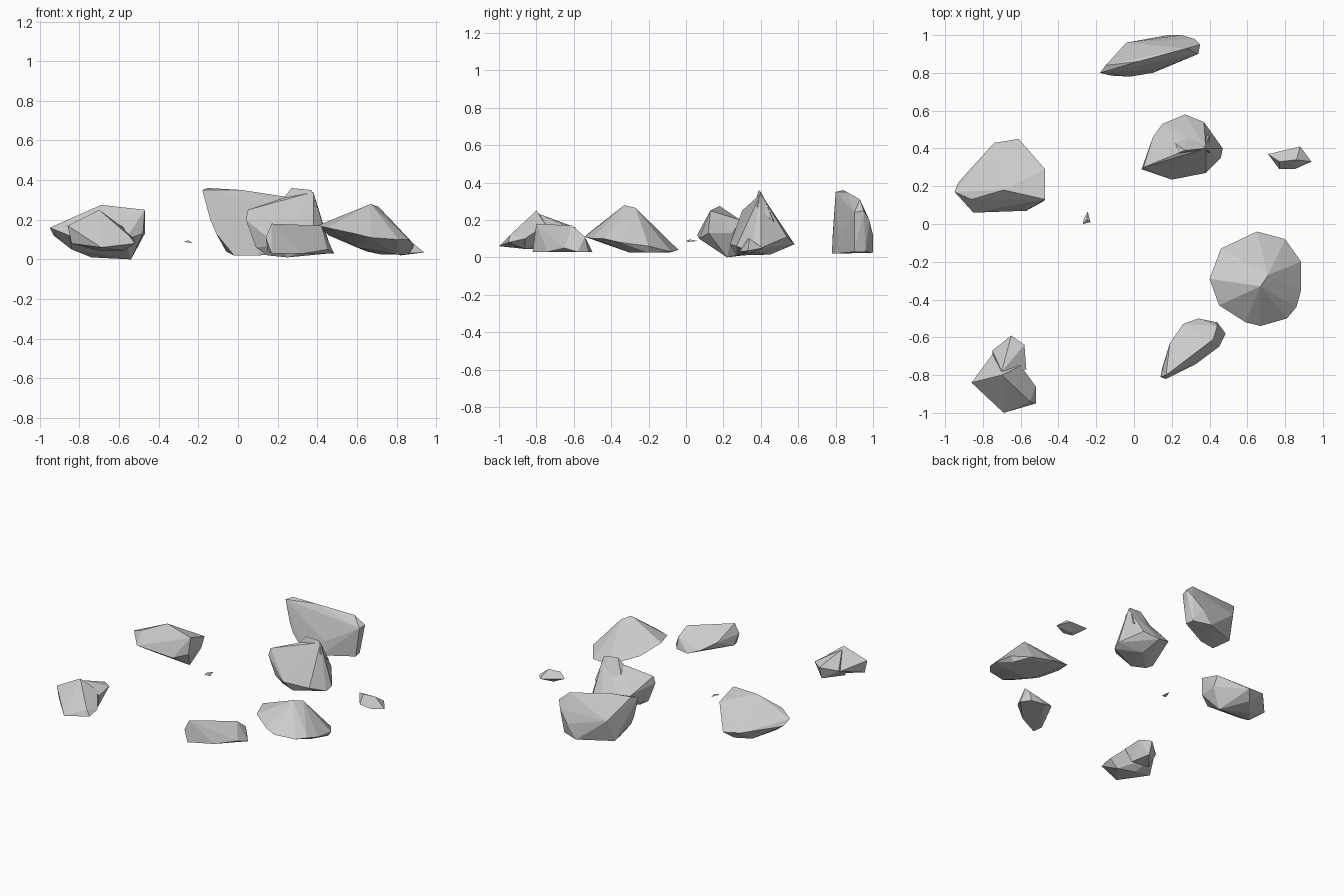
import bpy, bmesh


def rock(name, *lumps):
    """One faceted stone: each lump is the convex chip spanned by a few corner points."""
    me = bpy.data.meshes.new(name)
    bm = bmesh.new()
    for pts in lumps:
        verts = [bm.verts.new(p) for p in pts]
        res = bmesh.ops.convex_hull(bm, input=verts)
        junk = {g for g in res["geom_interior"] + res["geom_unused"]
                if isinstance(g, bmesh.types.BMVert)}
        bmesh.ops.delete(bm, geom=list(junk), context='VERTS')
    bm.normal_update()
    bm.to_mesh(me)
    bm.free()
    ob = bpy.data.objects.new(name, me)
    bpy.context.collection.objects.link(ob)
    return ob


# broad stone on the left
rock("left_rock", [
    (-.69, .18, .275), (-.57, .18, .25), (-.47, .13, .25), (-.47, .29, .2),
    (-.86, .13, .2), (-.95, .17, .16), (-.93, .22, .12), (-.74, .43, .1),
    (-.61, .45, .08), (-.47, .25, .13), (-.48, .12, .13), (-.85, .06, .12),
    (-.57, .07, .1), (-.84, .17, .05), (-.74, .3, .01), (-.54, .22, 0),
    (-.66, .39, .03)])

# pointed stone at the front left, with a lower lump behind
rock("front_left_rock", [
    (-.7, -.8, .25), (-.6, -.75, .175), (-.86, -.84, .17), (-.69, -1, .06),
    (-.52, -.95, .08), (-.52, -.86, .1), (-.55, -.94, .12), (-.84, -.84, .08),
    (-.7, -.82, .045), (-.58, -.86, .045), (-.75, -.69, .12)],
    [(-.7, -.78, .23), (-.65, -.59, .16), (-.58, -.64, .165), (-.57, -.77, .15),
     (-.75, -.67, .13), (-.65, -.62, .07), (-.6, -.74, .05), (-.75, -.75, .07)])

# stone with a raised ridge in the middle
rock("middle_rock", [
    (.05, .3, .25), (.26, .385, .32), (.38, .4, .34), (.04, .29, .2),
    (.1, .46, .17), (.15, .53, .12), (.27, .58, .07), (.37, .54, .11),
    (.47, .4, .05), (.46, .35, .03), (.38, .27, .06), (.2, .235, .07),
    (.09, .3, .06), (.15, .3, .02), (.25, .27, .01), (.3, .45, .015)],
    [(.27, .39, .36), (.37, .4, .35), (.2, .36, .27), (.4, .38, .27),
     (.2, .44, .22), (.4, .47, .19), (.28, .48, .2)])

# upright slab at the back
rock("back_slab", [
    (-.18, .8, .35), (-.15, .84, .36), (.02, .86, .35), (.18, .91, .31),
    (.28, .93, .31), (.34, .9, .24), (.35, .95, .25), (.32, .98, .2),
    (.25, 1, .12), (-.11, .785, .13), (-.14, .79, .2), (.12, .815, .12),
    (-.06, .9, .04), (-.02, .78, .02), (.1, .8, .02), (.31, .9, .03),
    (.3, .96, .03), (.18, 1, .025), (-.04, .96, .2)])

# low tilted cone on the right
rock("cone_rock", [
    (.67, -.33, .28), (.71, -.27, .265), (.4, -.29, .17), (.46, -.13, .12),
    (.65, -.04, .04), (.8, -.08, .03), (.885, -.2, .06), (.885, -.35, .08),
    (.86, -.44, .1), (.67, -.54, .11), (.81, -.5, .1), (.59, -.52, .13),
    (.45, -.43, .16), (.6, -.35, .06), (.8, -.3, .025), (.86, -.2, .025),
    (.72, -.09, .025)])

# long ridge stone at the front
rock("front_ridge_rock", [
    (.17, -.8, .18), (.42, -.61, .17), (.44, -.54, .11), (.14, -.81, .11),
    (.19, -.63, .1), (.26, -.53, .06), (.34, -.5, .03), (.44, -.52, .03),
    (.485, -.58, .03), (.45, -.65, .05), (.33, -.74, .03), (.17, -.82, .03),
    (.15, -.76, .04)])

# small chips
rock("right_chip", [
    (.71, .37, .08), (.77, .33, .1), (.86, .34, .1), (.94, .33, .035),
    (.88, .41, .05), (.85, .29, .03), (.77, .29, .04), (.82, .34, .02)])
rock("tiny_chip", [
    (-.27, 0, .088), (-.265, .03, .092), (-.245, .065, .088),
    (-.23, .01, .082), (-.25, .02, .096)])
